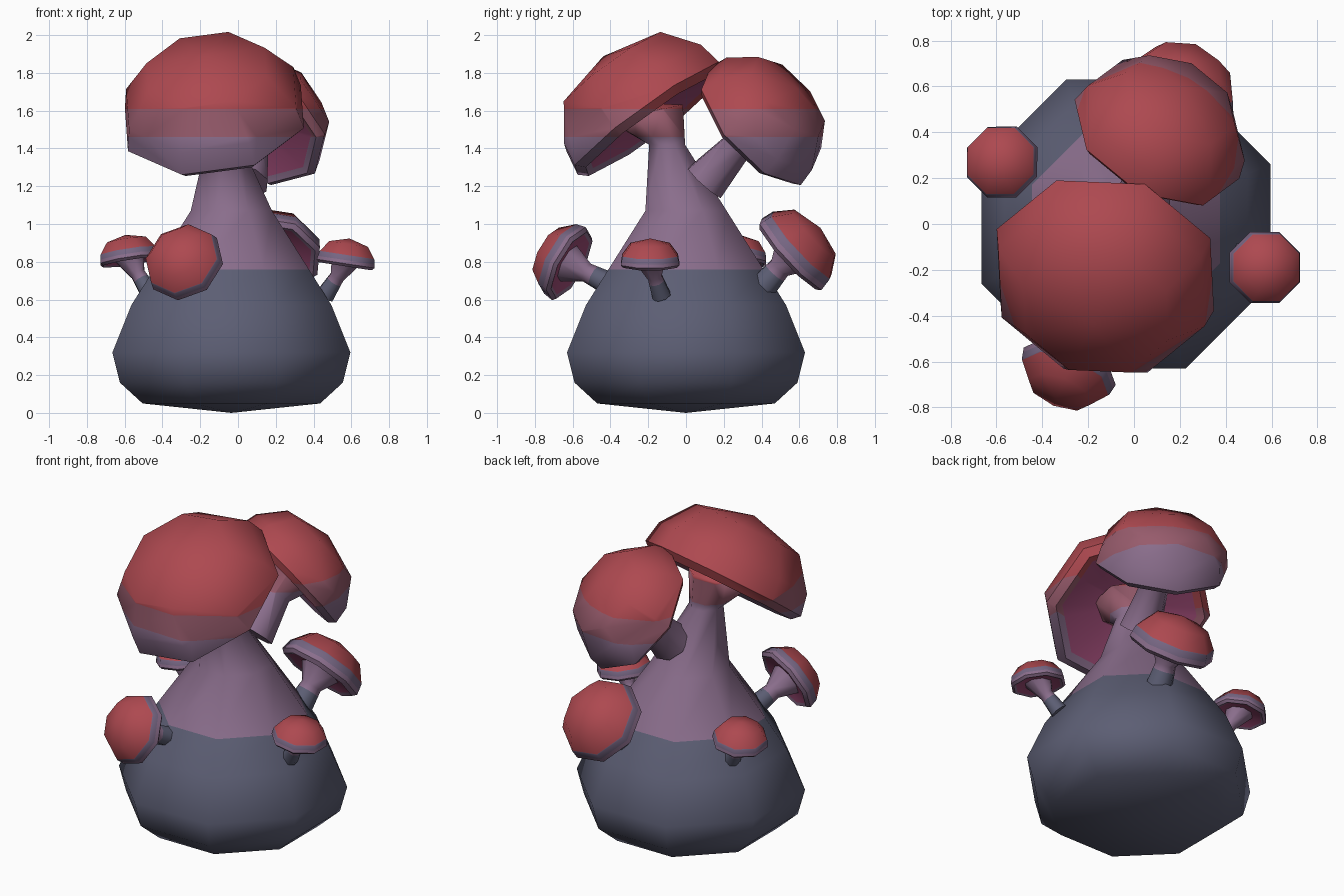
import bpy, bmesh, math
from mathutils import Vector

cube = bpy.data.objects.get("Cube")
if cube:
    bpy.data.objects.remove(cube, do_unlink=True)

PALETTE = {
    "slate": (0.107, 0.112, 0.174),
    "mauve": (0.255, 0.155, 0.262),
    "lavender": (0.18, 0.132, 0.225),
    "dusty_rose": (0.31, 0.105, 0.15),
    "red": (0.42, 0.066, 0.08),
    "gill_pink": (0.34, 0.07, 0.18),
}
NAMES = list(PALETTE)
MATS = []
for name, rgb in PALETTE.items():
    mat = bpy.data.materials.new(name)
    mat.use_nodes = True
    mat.diffuse_color = (*rgb, 1)
    bsdf = next(n for n in mat.node_tree.nodes if n.type == 'BSDF_PRINCIPLED')
    bsdf.inputs["Base Color"].default_value = (*rgb, 1)
    MATS.append(mat)

SIDES = 8
Z = Vector((0, 0, 1))


def loft(name, rings, bands, origin, up, gill_rings=0, sharp=180):
    """Skin octagonal rings (centre, axis, flat radius); radius 0 makes a pole.
    bands = [(height along up from origin, colour)] listed from the bottom."""
    bm = bmesh.new()
    loops = []
    for centre, axis, radius in rings:
        centre = Vector(centre)
        turn = Z.rotation_difference(Vector(axis).normalized())
        if radius == 0:
            loops.append([bm.verts.new(centre)] * SIDES)
            continue
        loop = []
        for k in range(SIDES):
            a = (k + 0.5) * math.tau / SIDES
            p = Vector((math.cos(a), math.sin(a), 0)) * radius / math.cos(math.pi / SIDES)
            loop.append(bm.verts.new(centre + turn @ p))
        loops.append(loop)
    for i, (low, high) in enumerate(zip(loops, loops[1:])):
        for k in range(SIDES):
            j = (k + 1) % SIDES
            quad = dict.fromkeys((low[k], low[j], high[j], high[k]))
            face = bm.faces.new(list(quad))
            face.material_index = NAMES.index("gill_pink") if i < gill_rings else 0
    # open ends get a flat cap
    if rings[0][2]:
        bm.faces.new(loops[0][::-1])
    if rings[-1][2]:
        bm.faces.new(loops[-1])
    # cut clean colour borders, then colour by height along the axis
    origin, up = Vector(origin), Vector(up).normalized()
    for height, _ in bands[1:]:
        bmesh.ops.bisect_plane(bm, geom=bm.verts[:] + bm.edges[:] + bm.faces[:],
                               plane_co=origin + up * height, plane_no=up)
    bmesh.ops.recalc_face_normals(bm, faces=bm.faces)
    for face in bm.faces:
        face.smooth = True
        if face.material_index == NAMES.index("gill_pink"):
            continue
        h = (face.calc_center_median() - origin).dot(up)
        for height, colour in bands:
            if h >= height:
                face.material_index = NAMES.index(colour)
    for edge in bm.edges:
        edge.smooth = edge.calc_face_angle(0) < math.radians(sharp)
    mesh = bpy.data.meshes.new(name)
    bm.to_mesh(mesh)
    bm.free()
    for mat in MATS:
        mesh.materials.append(mat)
    obj = bpy.data.objects.new(name, mesh)
    bpy.context.collection.objects.link(obj)
    return obj


# Cap outline in units of rim radius: gills, lip, then dome
CAP = [(0, 0.1), (0.82, -0.05), (0.91, -0.09), (1, 0), (0.95, 0.28), (0.67, 0.68), (0, 0.87)]


def cap(name, centre, axis, radius, bands, origin, up):
    n = Vector(axis).normalized()
    rings = [(Vector(centre) + n * z * radius, n, r * radius) for r, z in CAP]
    return loft(name, rings, bands, origin, up, gill_rings=1, sharp=55)


BIG_BANDS = [(-9, "slate"), (0.76, "mauve"), (1.46, "dusty_rose"), (1.61, "red")]
GROUND = (0, 0, 0)

# Bulbous base running up into the main stem
body = [(0, 0, 0.0, 0), (0, 0, 0.05, 0.47), (0, 0, 0.16, 0.59), (0, 0, 0.32, 0.63),
        (0, 0, 0.57, 0.53), (0, 0, 1.07, 0.215), (-0.04, -0.1, 1.42, 0.095)]
rings = [((x - 0.035, y, z), Z, r) for x, y, z, r in body]
flare = (-0.05, -0.25, 0.97)
rings += [((-0.12, -0.2, 1.58), flare, 0.19), ((-0.12, -0.21, 1.64), flare, 0)]
loft("base_and_main_stem", rings, BIG_BANDS, GROUND, Z)

# Main cap leaning to the front
cap("main_cap", (-0.125, -0.2, 1.56), (-0.13, -0.58, 0.8), 0.47, BIG_BANDS, GROUND, Z)

# Second large mushroom leaning to the back
lean = Vector((0.4, 0.68, 0.61)).normalized()
head = Vector((0.1, 0.37, 1.52))
foot = Vector((0.04, 0.1, 1.22))
tilt = (head - foot).normalized()
loft("second_stem", [(foot, tilt, 0.115), (foot.lerp(head, 0.65), tilt, 0.08),
                     (head + lean * 0.02, lean, 0.15), (head + lean * 0.08, lean, 0)],
     BIG_BANDS, GROUND, Z, sharp=60)
cap("second_cap", head, lean, 0.37, BIG_BANDS, GROUND, Z)

# Four small mushrooms: name, rim centre, axis, rim radius, foot on the base
SMALL = [
    ("front", (-0.28, -0.62, 0.79), (-0.33, -0.82, 0.44), 0.2, (-0.2, -0.38, 0.67)),
    ("back", (0.19, 0.56, 0.84), (0.15, 0.72, 0.66), 0.24, (0.15, 0.4, 0.66)),
    ("left", (0.57, -0.19, 0.79), (0.15, 0, 0.98), 0.155, (0.46, -0.13, 0.62)),
    ("right", (-0.575, 0.27, 0.81), (-0.15, 0.1, 0.97), 0.155, (-0.46, 0.2, 0.62)),
]
for side, centre, axis, radius, foot in SMALL:
    n = Vector(axis).normalized()
    centre, foot = Vector(centre), Vector(foot)
    way = (centre - foot).normalized()
    length = (centre - foot).length
    thick = radius * 0.27
    loft(side + "_small_stem",
         [(foot, way, thick * 1.15), (foot.lerp(centre, 0.6), way, thick * 0.9),
          (centre + n * radius * 0.04, n, radius * 0.5), (centre + n * radius * 0.2, n, 0)],
         [(-9, "slate"), (length * 0.45, "mauve")], foot, way, sharp=60)
    cap(side + "_small_cap", centre, n, radius,
        [(-9, "mauve"), (radius * 0.12, "lavender"), (radius * 0.3, "red")], centre, n)
